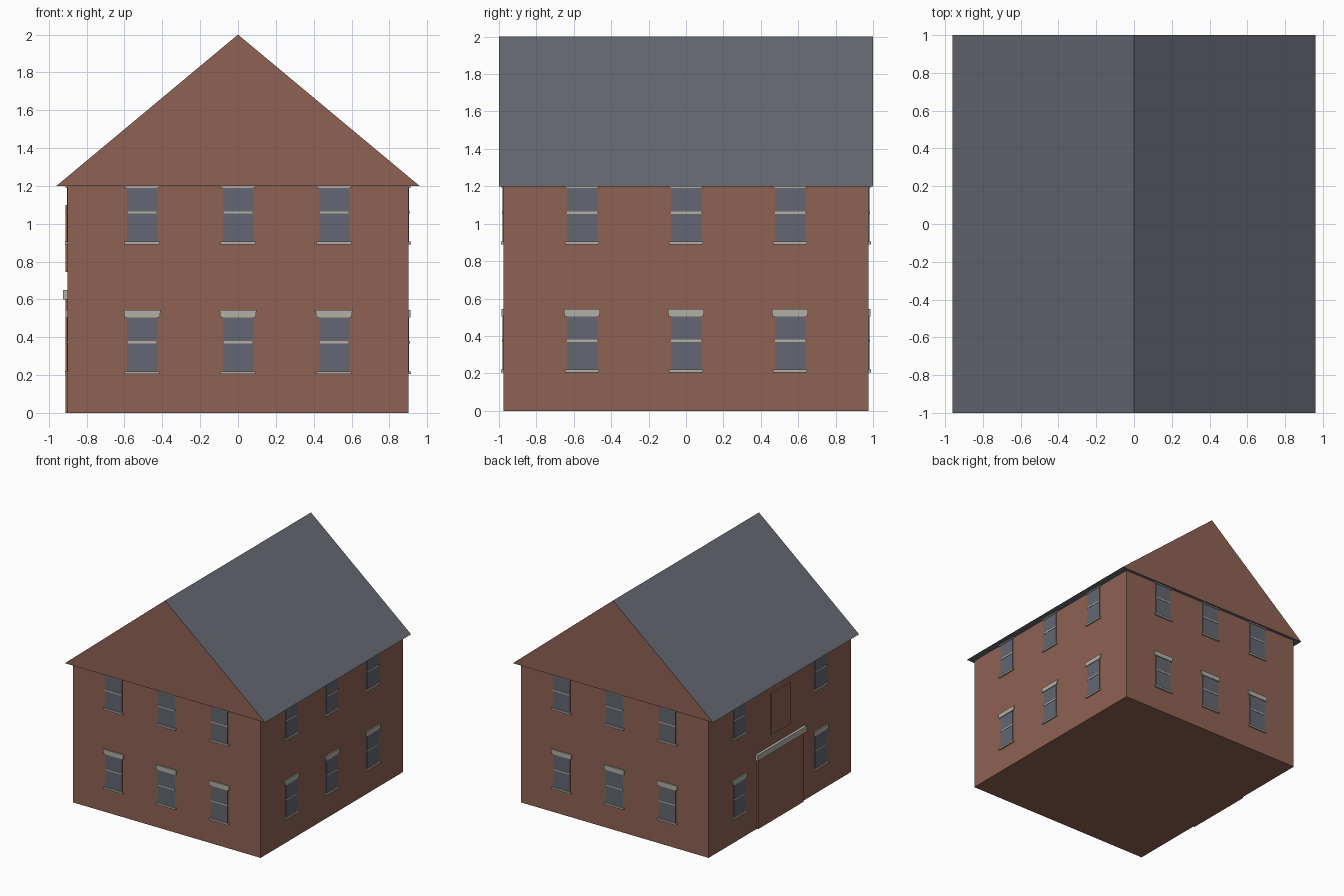
import bpy
import bmesh
from math import radians
from mathutils import Matrix, Vector

cube = bpy.data.objects.get("Cube")
if cube:
    bpy.data.objects.remove(cube, do_unlink=True)


def material(name, rgb):
    mat = bpy.data.materials.new(name)
    mat.use_nodes = True
    color = (*rgb, 1.0)
    mat.diffuse_color = color
    mat.node_tree.nodes["Principled BSDF"].inputs["Base Color"].default_value = color
    return mat


BRICK = material("brick", (0.275, 0.122, 0.087))
SLATE = material("roof_slate", (0.133, 0.141, 0.168))
GLASS = material("window_glass", (0.125, 0.135, 0.165))
STONE = material("pale_stone", (0.45, 0.43, 0.375))


def add_box(bm, u, out, z, index=0, flare=0.0):
    """Box from (low, high) ranges; out runs away from the wall, flare widens the top."""
    size = Vector((u[1] - u[0], out[1] - out[0], z[1] - z[0]))
    centre = Vector(((u[0] + u[1]) / 2, -(out[0] + out[1]) / 2, (z[0] + z[1]) / 2))
    verts = bmesh.ops.create_cube(bm, size=1)["verts"]
    for v in verts:
        top = v.co.z > 0
        side = 1 if v.co.x > 0 else -1
        v.co = centre + v.co * size
        if top:
            v.co.x += side * flare
    for face in {f for v in verts for f in v.link_faces}:
        face.material_index = index


def finish(bm, name, mats, angle=0):
    bmesh.ops.transform(bm, matrix=Matrix.Rotation(radians(angle), 4, "Z"), verts=bm.verts)
    bmesh.ops.recalc_face_normals(bm, faces=bm.faces)
    mesh = bpy.data.meshes.new(name)
    bm.to_mesh(mesh)
    bm.free()
    for mat in mats:
        mesh.materials.append(mat)
    obj = bpy.data.objects.new(name, mesh)
    bpy.context.collection.objects.link(obj)
    return obj


HALF_X, HALF_Y, EAVES = 0.90, 0.975, 1.2
ROOF_X, ROOF_Y, RIDGE = 0.96, 1.0, 2.0

# Brick body
bm = bmesh.new()
add_box(bm, (-HALF_X, HALF_X), (-HALF_Y, HALF_Y), (0, EAVES))
finish(bm, "house_walls", [BRICK])

# Roof prism: slate slopes and soffit, brick gables
bm = bmesh.new()
profile = [(-ROOF_X, EAVES), (ROOF_X, EAVES), (0, RIDGE)]
gable = bm.faces.new([bm.verts.new((x, -ROOF_Y, z)) for x, z in profile])
extruded = bmesh.ops.extrude_face_region(bm, geom=[gable], use_keep_orig=True)["geom"]
bmesh.ops.translate(bm, vec=(0, 2 * ROOF_Y, 0),
                    verts=[g for g in extruded if isinstance(g, bmesh.types.BMVert)])
bm.normal_update()
for face in bm.faces:
    face.material_index = 1 if abs(face.normal.y) > 0.9 else 0
finish(bm, "gabled_roof", [SLATE, BRICK])


# Sash window: glass, middle rail, sill and flared lintel
def window(name, u, wall, base, angle):
    bm = bmesh.new()
    back = wall - 0.01
    add_box(bm, (u - 0.08, u + 0.08), (back, wall + 0.005), (base, base + 0.3), 0)
    add_box(bm, (u - 0.08, u + 0.08), (back, wall + 0.008), (base + 0.158, base + 0.17), 1)
    add_box(bm, (u - 0.092, u + 0.092), (back, wall + 0.014), (base - 0.005, base + 0.01), 1)
    add_box(bm, (u - 0.093, u + 0.093), (back, wall + 0.011), (base + 0.295, base + 0.335), 1, 0.005)
    finish(bm, name, [GLASS, STONE], angle)


facades = [("front", 0, HALF_Y, 0.507), ("left", 90, HALF_X, 0.556),
           ("back", 180, HALF_Y, 0.507), ("right", 270, HALF_X, 0.556)]
for side, angle, wall, spacing in facades:
    for floor, base in (("lower", 0.21), ("upper", 0.895)):
        for i in (-1, 0, 1):
            if side == "right" and i == 0:
                continue  # the doors take the middle bay
            window(f"{side}_{floor}_window_{i + 2}", i * spacing, wall, base, angle)

# Wide doorway, loft hatch and stone beam on the right wall
for name, half, depth, z, mat in (
        ("wide_door", 0.31, 0.012, (0, 0.6), BRICK),
        ("loft_hatch", 0.13, 0.012, (0.745, 1.1), BRICK),
        ("door_lintel", 0.335, 0.024, (0.6, 0.65), STONE)):
    bm = bmesh.new()
    add_box(bm, (-half, half), (HALF_X - 0.01, HALF_X + depth), z)
    finish(bm, name, [mat], 270)
